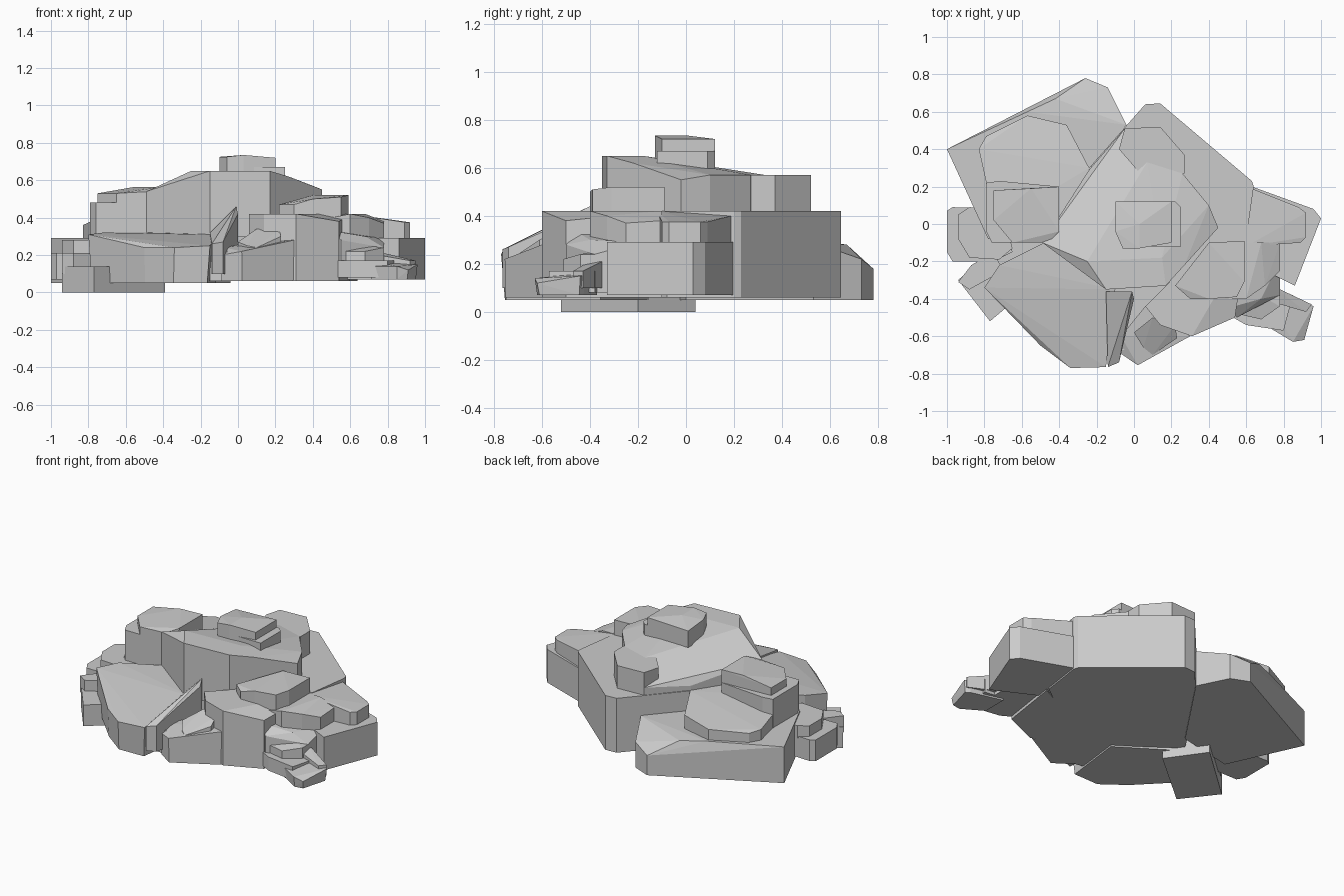
import bpy, bmesh
from math import radians


def rock(name, z0, top, taper=1.0):
    """Faceted stone: hull of a top ring (x, y, z) and the same ring dropped to z0."""
    cx = sum(p[0] for p in top) / len(top)
    cy = sum(p[1] for p in top) / len(top)
    bm = bmesh.new()
    for x, y, z in top:
        bm.verts.new((x, y, z))
        bm.verts.new((cx + (x - cx) * taper, cy + (y - cy) * taper, z0))
    res = bmesh.ops.convex_hull(bm, input=bm.verts[:])
    junk = {v for v in res["geom_interior"] + res["geom_unused"]
            if isinstance(v, bmesh.types.BMVert)}
    bmesh.ops.delete(bm, geom=list(junk), context='VERTS')
    bmesh.ops.dissolve_limit(bm, angle_limit=radians(2), verts=bm.verts[:], edges=bm.edges[:])
    bmesh.ops.recalc_face_normals(bm, faces=bm.faces[:])
    me = bpy.data.meshes.new(name)
    bm.to_mesh(me)
    bm.free()
    ob = bpy.data.objects.new(name, me)
    bpy.context.collection.objects.link(ob)
    return ob


def slab(name, z0, z1, outline, taper=1.0):
    """Flat-topped stone."""
    return rock(name, z0, [(x, y, z1) for x, y in outline], taper)


# central mass: broad lower tier, sloped upper tier, back plateau, cap stones
slab("central_lower", .06, .42, [(.06, .64), (.14, .645), (.63, .23), (.64, .2), (.6, -.08),
                                 (.3, -.3), (-.15, -.34), (-.48, -.1), (-.24, .3)])
rock("central_upper", .3, [(-.49, -.1, .54), (-.15, -.35, .65), (.17, -.33, .65), (.27, -.22, .62),
                           (.45, -.02, .55), (.4, .1, .57), (.26, .27, .57), (.07, .33, .57),
                           (-.05, .51, .47), (-.24, .29, .45), (-.25, -.2, .65), (.15, -.18, .65)])
slab("back_plateau", .3, .57, [(-.05, .51), (.14, .52), (.27, .37), (.27, .27), (.05, .25), (-.08, .4)])
rock("cap_stone", .6, [(-.1, .12, .71), (.2, .12, .72), (.2, -.1, .72), (.03, -.13, .735),
                       (-.06, -.13, .725), (-.1, -.04, .725), (.03, 0, .735)])
slab("cap_ledge", .58, .67, [(0, .12), (.22, .12), (.25, .09), (.25, -.12), (0, -.12)])

# back left outcrop
rock("back_left_base", .05, [(-1, .4, .29), (-.57, .6, .29), (-.42, .67, .28), (-.28, .755, .2),
                             (-.26, .78, .18), (-.14, .73, .22), (-.04, .53, .29),
                             (-.24, .25, .29), (-.4, 0, .29), (-.78, -.08, .29)])
rock("back_left_tier", .2, [(-.83, .4, .36), (-.79, .47, .35), (-.57, .58, .36), (-.36, .53, .38),
                            (-.24, .3, .42), (-.4, 0, .42), (-.74, 0, .4)])
slab("left_shelf_lower", .28, .48, [(-.79, .22), (-.72, .23), (-.4, .2), (-.4, -.1),
                                    (-.76, -.1), (-.79, -.04)])
rock("left_shelf_upper", .45, [(-.75, .18, .53), (-.55, .19, .565), (-.4, .2, .565), (-.4, -.04, .565),
                               (-.46, -.1, .54), (-.65, -.1, .53), (-.75, .02, .53)])

# left side stones
slab("left_stone", .07, .21, [(-1, .07), (-.97, .09), (-.7, .08), (-.65, -.15), (-.75, -.2),
                              (-.97, -.2), (-1, -.15)])
slab("left_stone_top", .2, .28, [(-.94, .05), (-.88, .09), (-.7, .08), (-.65, -.13),
                                 (-.72, -.19), (-.88, -.18), (-.94, -.08)])

# front left outcrop and the foot slab under it
rock("front_left_slope", .05, [(-.8, -.34, .31), (-.5, -.65, .24), (-.34, -.77, .24),
                               (-.15, -.765, .25), (-.1, -.35, .31), (-.48, -.1, .32),
                               (-.72, -.22, .32)], .95)
slab("front_gap_base", .06, .22, [(-.2, -.3), (-.15, -.66), (0, -.68), (.12, -.45), (.25, -.28)])
slab("foot_slab", 0, .14, [(-.94, -.3), (-.77, -.52), (-.39, -.2), (-.56, .04)])
slab("foot_pebble", .1, .21, [(-.94, -.31), (-.88, -.35), (-.7, -.25), (-.75, -.15), (-.87, -.22)])
rock("leaning_shard", .1, [(-.15, -.36, .32), (-.01, -.36, .46), (0, -.4, .42), (-.08, -.74, .27),
                           (-.14, -.765, .26)])

# front right outcrop: tall block, low toe, rubble on the toe
rock("front_right_base", .06, [(.06, -.44, .42), (.14, -.54, .42), (.31, -.6, .42), (.54, -.5, .38),
                               (.6, -.1, .42), (.2, -.3, .42)])
rock("front_right_toe", .06, [(.15, -.68, .25), (.02, -.755, .22), (-.09, -.68, .2), (-.07, -.6, .24),
                              (.06, -.44, .27), (.3, -.6, .28)], .98)
rock("front_rubble", .15, [(.05, -.66, .25), (.1, -.7, .24), (.23, -.61, .3), (.22, -.54, .34),
                           (.1, -.5, .34), (0, -.58, .27)])
rock("front_right_shelf", .4, [(.22, -.33, .47), (.3, -.4, .47), (.4, -.4, .5), (.55, -.39, .51),
                               (.59, -.31, .52), (.59, -.09, .52), (.4, -.1, .52)])

# right wing
slab("right_wing_base", .07, .29, [(.63, .2), (.96, .08), (1, .03), (.86, -.33), (.78, -.29),
                                   (.5, -.15), (.45, .1)])
rock("right_wing_tier", .28, [(.45, .15, .42), (.63, .19, .4), (.88, .09, .375), (.92, .06, .375),
                              (.92, -.07, .375), (.89, -.1, .375), (.6, -.12, .42)])
rock("right_wing_step", .25, [(.5, -.1, .42), (.68, -.1, .42), (.78, -.1, .38), (.78, -.25, .37),
                              (.7, -.33, .4), (.6, -.4, .42), (.5, -.4, .4)])
rock("right_corner", .08, [(.55, -.5, .28), (.68, -.4, .3), (.78, -.38, .24), (.78, -.2, .29),
                           (.5, -.2, .35), (.5, -.45, .33)])

# small stones at the front right corner
rock("corner_stone", .07, [(.7, -.54, .14), (.85, -.63, .14), (.91, -.62, .12), (.96, -.44, .15),
                           (.93, -.42, .15), (.7, -.36, .17)], .92)
rock("corner_stone_back", .1, [(.75, -.42, .2), (.92, -.47, .17), (.95, -.43, .17), (.74, -.33, .22)])
slab("corner_stone_mid", .08, .17, [(.53, -.5), (.6, -.54), (.8, -.57), (.85, -.38), (.6, -.35)])
rock("corner_stone_top", .14, [(.55, -.48, .22), (.68, -.51, .22), (.78, -.44, .24), (.78, -.38, .24),
                               (.6, -.34, .26)])
